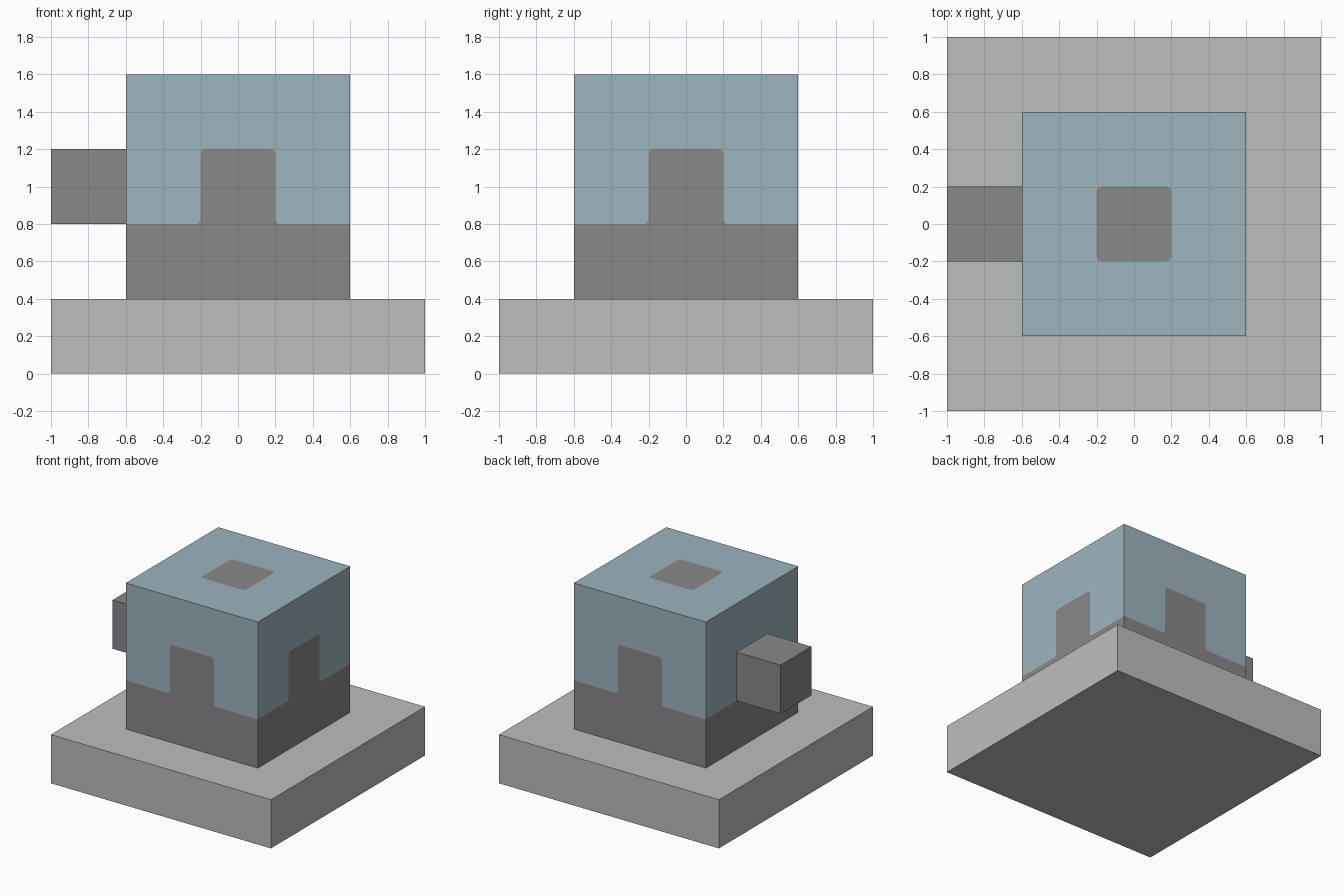
import bpy, bmesh
from math import sin, cos, pi
from mathutils import Matrix, Vector

cube = bpy.data.objects.get("Cube")
if cube:
    bpy.data.objects.remove(cube, do_unlink=True)


def material(name, colour):
    mat = bpy.data.materials.new(name)
    mat.use_nodes = True
    mat.diffuse_color = (*colour, 1)
    mat.node_tree.nodes["Principled BSDF"].inputs["Base Color"].default_value = (*colour, 1)
    return mat


LIGHT = material("light grey", (0.497, 0.521, 0.515))
DARK = material("dark grey", (0.250, 0.246, 0.254))
BLUE = material("pale blue", (0.337, 0.462, 0.515))


def finish(name, bm, mats):
    mesh = bpy.data.meshes.new(name)
    bm.to_mesh(mesh)
    bm.free()
    for mat in mats:
        mesh.materials.append(mat)
    obj = bpy.data.objects.new(name, mesh)
    bpy.context.collection.objects.link(obj)


def box(name, size, centre, mat):
    bm = bmesh.new()
    bmesh.ops.create_cube(bm, size=1, matrix=Matrix.Translation(centre) @ Matrix.Diagonal((*size, 1)))
    finish(name, bm, [mat])


def arc(cx, cy, start, end, r=0.025, steps=5):
    angles = [start + (end - start) * i / steps for i in range(steps + 1)]
    return [(cx + r * cos(a), cy + r * sin(a)) for a in angles]


# Square base and side knob
box("base", (2, 2, 0.4), (0, 0, 0.2), LIGHT)
box("side_knob", (0.4, 0.4, 0.4), (-0.8, 0, 1.0), DARK)

# Two-colour body: half-width, tab half-width, corner radius, heights
W, T, R = 0.6, 0.2, 0.025
BOTTOM, SPLIT, TAB_TOP, TOP = 0.4, 0.8, 1.2, 1.6

# Colour boundary on a side, running from its right edge to its left edge
right_half = [(W, SPLIT)]
right_half += arc(T + R, SPLIT + R, 1.5 * pi, pi)
right_half += arc(T - R, TAB_TOP - R, 0, pi / 2)
boundary = right_half + [(-x, z) for x, z in reversed(right_half)]
side_lower = [(-W, BOTTOM), (W, BOTTOM)] + boundary
side_upper = boundary[::-1] + [(W, TOP), (0, TOP), (-W, TOP)]

# One quarter of the top, with a rounded patch in the middle
patch_edge = [(T, 0)] + arc(T - R, T - R, 0, pi / 2) + [(0, T)]
top_patch = [(0, 0)] + patch_edge
top_ring = [(W, 0), (W, W), (0, W)] + patch_edge[::-1]

bm = bmesh.new()


def add_face(points, index):
    face = bm.faces.new([bm.verts.new(p) for p in points])
    face.material_index = index


for quarter in range(4):
    turn = Matrix.Rotation(quarter * pi / 2, 3, "Z")
    for outline, index in ((side_lower, 0), (side_upper, 1)):
        add_face([turn @ Vector((x, -W, z)) for x, z in outline], index)
    for outline, index in ((top_patch, 0), (top_ring, 1)):
        add_face([turn @ Vector((x, y, TOP)) for x, y in outline], index)
add_face([(-W, -W, BOTTOM), (-W, W, BOTTOM), (W, W, BOTTOM), (W, -W, BOTTOM)], 0)
bmesh.ops.remove_doubles(bm, verts=bm.verts, dist=0.0005)
finish("body", bm, [DARK, BLUE])
